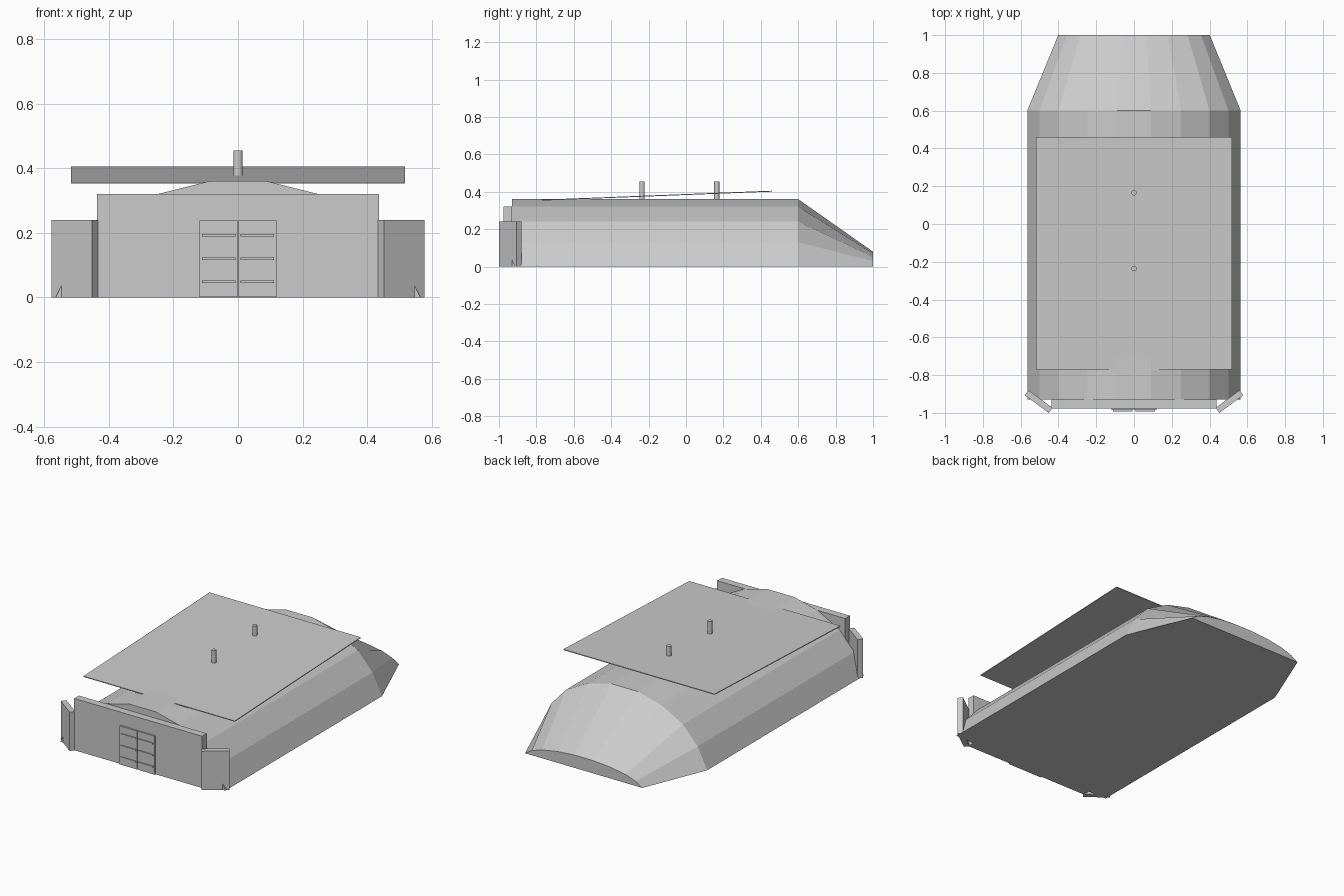
import bpy, bmesh, math

cube = bpy.data.objects.get("Cube")
if cube:
    bpy.data.objects.remove(cube, do_unlink=True)

grey = bpy.data.materials.new("concrete grey")
grey.use_nodes = True
COLOUR = (0.6, 0.6, 0.6, 1)
grey.diffuse_color = COLOUR
grey.node_tree.nodes["Principled BSDF"].inputs["Base Color"].default_value = COLOUR


def finish(name, bm):
    bmesh.ops.recalc_face_normals(bm, faces=bm.faces)
    mesh = bpy.data.meshes.new(name)
    bm.to_mesh(mesh)
    bm.free()
    mesh.materials.append(grey)
    obj = bpy.data.objects.new(name, mesh)
    bpy.context.collection.objects.link(obj)
    return obj


def box(name, centre, size, rotation=(0, 0, 0)):
    bm = bmesh.new()
    bmesh.ops.create_cube(bm, size=1)
    bmesh.ops.scale(bm, vec=size, verts=bm.verts)
    obj = finish(name, bm)
    obj.location = centre
    obj.rotation_euler = rotation
    return obj


# Earth mound: faceted arch lofted along y, tapering at the back
half = [(0.565, 0), (0.5, 0.13), (0.4, 0.24), (0.25, 0.32), (0.09, 0.36)]
arch = half + [(-x, z) for x, z in reversed(half)]
bm = bmesh.new()
rings = []
for y, sx, sz in [(-0.93, 1, 1), (0.6, 1, 1), (1, 0.71, 0.22)]:
    rings.append([bm.verts.new((x * sx, y, z * sz)) for x, z in arch])
for a, b in zip(rings, rings[1:]):
    for i in range(len(arch)):
        j = (i + 1) % len(arch)
        bm.faces.new((a[i], a[j], b[j], b[i]))
bm.faces.new(rings[0])
bm.faces.new(rings[-1])
finish("mound", bm)

# Front wall and angled wing walls
box("front_wall", (0, -0.953, 0.16), (0.875, 0.046, 0.32))
for side, label in ((1, "left"), (-1, "right")):
    box(label + "_wing_wall", (side * 0.505, -0.94, 0.12), (0.157, 0.033, 0.24),
        (0, 0, side * math.radians(36.5)))

    # Door leaf with three louvres
    box(label + "_door", (side * 0.0605, -0.98, 0.12), (0.118, 0.012, 0.238))
    for i in range(3):
        box(f"{label}_louvre_{i + 1}", (side * 0.059, -0.988, 0.048 + i * 0.072),
            (0.104, 0.008, 0.008))

# Thin sloping roof sheet
rise, run = 0.048, 1.23
box("roof_sheet", (0, -0.155, 0.379), (1.035, math.hypot(rise, run), 0.005),
    (math.atan2(rise, run), 0, 0))

# Vent pipes
for label, y in (("front", -0.235), ("back", 0.165)):
    bm = bmesh.new()
    bmesh.ops.create_cone(bm, cap_ends=True, segments=12, radius1=0.014,
                          radius2=0.014, depth=0.105)
    finish(label + "_vent_pipe", bm).location = (0, y, 0.4025)
